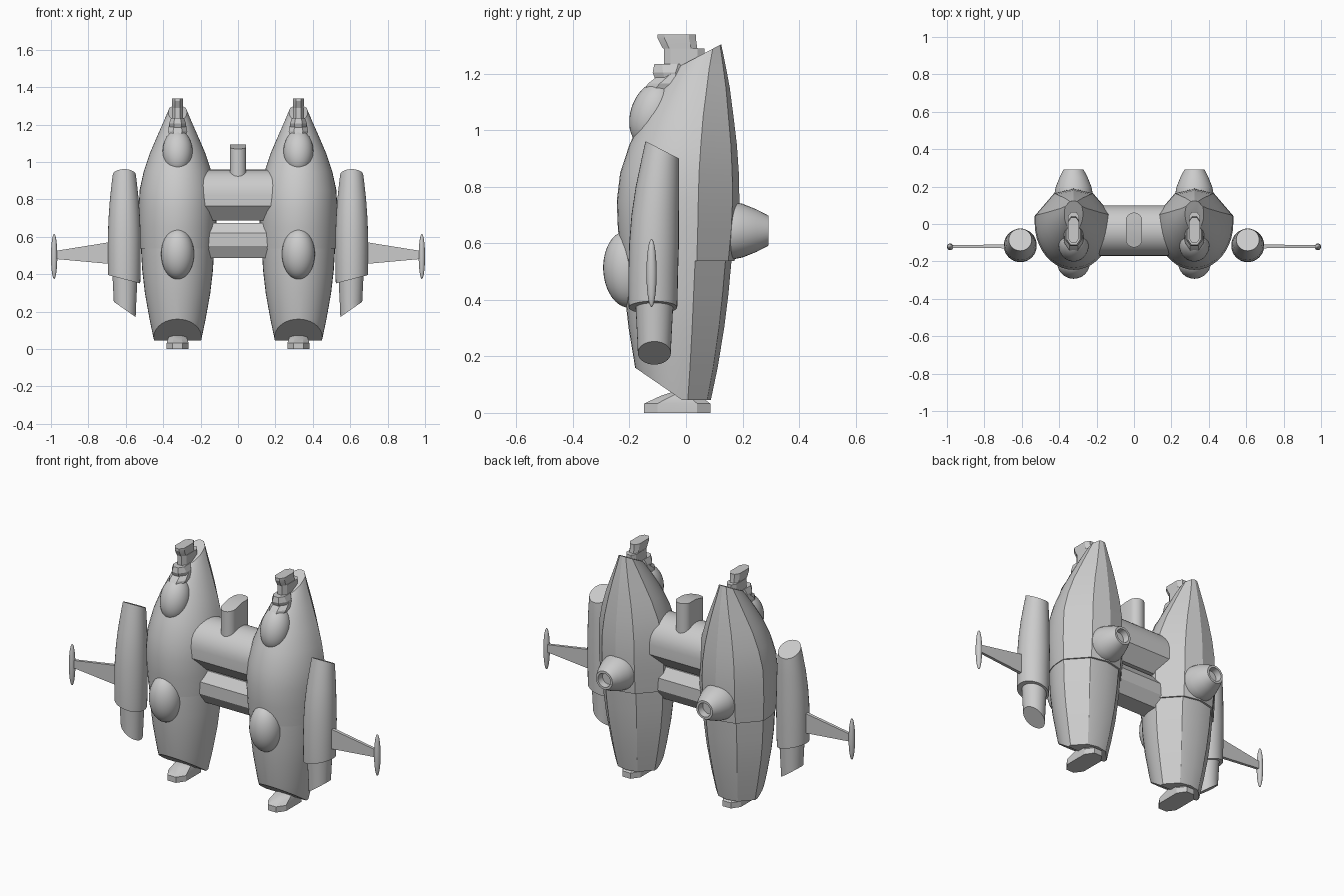
import bpy, bmesh
from math import sin, cos, pi, radians
from mathutils import Matrix, Vector

if "Cube" in bpy.data.objects:
    bpy.data.objects.remove(bpy.data.objects["Cube"])

HX = 0.323  # hull centre line


def finish(name, bm, angle=25, mirror=True):
    bmesh.ops.recalc_face_normals(bm, faces=bm.faces)
    me = bpy.data.meshes.new(name)
    bm.to_mesh(me)
    bm.free()
    ob = bpy.data.objects.new(name, me)
    bpy.context.collection.objects.link(ob)
    if mirror:
        ob.modifiers.new("mirror", 'MIRROR').use_mirror_merge = False
    bpy.ops.object.select_all(action='DESELECT')
    ob.select_set(True)
    bpy.context.view_layer.objects.active = ob
    bpy.ops.object.shade_smooth_by_angle(angle=radians(angle))
    return ob


def loft(name, rings, cuts=(), angle=25, mirror=True):
    """Skin a stack of rings, cap it, then slice it with (point, outward normal) planes."""
    bm = bmesh.new()
    vs = [[bm.verts.new(p) for p in r] for r in rings]
    n = len(vs[0])
    for a, b in zip(vs, vs[1:]):
        for i in range(n):
            bm.faces.new((a[i], a[(i + 1) % n], b[(i + 1) % n], b[i]))
    bm.faces.new(vs[0])
    bm.faces.new(vs[-1])
    for co, no in cuts:
        bmesh.ops.bisect_plane(bm, geom=bm.verts[:] + bm.edges[:] + bm.faces[:], dist=1e-5,
                               plane_co=co, plane_no=no, clear_outer=True)
        bmesh.ops.edgeloop_fill(bm, edges=[e for e in bm.edges if e.is_boundary])
    return finish(name, bm, angle, mirror)


def ellipsoid(name, centre, radii, tilt=0):
    bm = bmesh.new()
    m = (Matrix.Translation(centre) @ Matrix.Rotation(radians(tilt), 4, 'X')
         @ Matrix.Diagonal((*radii, 1)))
    bmesh.ops.create_uvsphere(bm, u_segments=32, v_segments=20, radius=1, matrix=m)
    return finish(name, bm, 40)


def circle(x, y, z, r, n=32):
    return [(x + r * cos(2 * pi * i / n), y + r * sin(2 * pi * i / n), z) for i in range(n)]


def bar(x, z, y0, y1, h, c=0.45):
    """Elongated octagon lying at height z."""
    a, d = h * c, h * 0.8
    return [(x + u, y, z) for u, y in ((-a, y0), (a, y0), (h, y0 + d), (h, y1 - d),
                                       (a, y1), (-a, y1), (-h, y1 - d), (-h, y0 + d))]


def hull_ring(z, front, back, w):
    """Round front half, faceted back half."""
    yc = front + (back - front) * 0.57
    pts = [(HX + w * cos(t), yc + (yc - front) * sin(t), z)
           for t in (pi + pi * i / 20 for i in range(21))]
    return pts + [(HX + w * u, yc + (back - yc) * v, z)
                  for u, v in ((1, .22), (.5, .87), (0, 1), (-.5, .87), (-1, .22))]


# Main hulls, in two shells
lower = [(.046, -.155, .088, .126), (.16, -.18, .112, .15), (.3, -.203, .135, .175),
         (.42, -.217, .15, .189), (.538, -.223, .161, .196)]
upper = [(.538, -.227, .172, .201), (.65, -.241, .184, .207), (.75, -.245, .189, .208),
         (.85, -.233, .187, .203), (.95, -.2, .18, .181), (1.05, -.152, .168, .147),
         (1.15, -.088, .155, .104), (1.22, -.036, .142, .073), (1.27, .01, .132, .052),
         (1.32, .06, .121, .032)]
loft("lower_hull", [hull_ring(*r) for r in lower],
     [(Vector((0, -.18, .16)), Vector((0, -.687, -1)))])
loft("upper_hull", [hull_ring(*r) for r in upper],
     [(Vector((0, -.035, 1.22)), Vector((0, -.53, 1)))])

# Bulges on the hull fronts
ellipsoid("upper_bulge", (HX, -.115, 1.055), (.08, .082, .12), -17)
ellipsoid("lower_bulge", (HX, -.205, .508), (.088, .088, .136), 3)

# Stepped neck and head on each hull
loft("neck_base", [bar(HX, z, a, b, h) for z, a, b, h in
                   ((1.09, -.145, 0, .03), (1.13, -.155, 0, .04), (1.165, -.135, 0, .052),
                    (1.2, -.09, 0, .045))])
loft("neck_step", [bar(HX, z, a, b, h) for z, a, b, h in
                   ((1.17, -.105, 0, .04), (1.205, -.118, 0, .046), (1.235, -.112, 0, .034))])
loft("neck_post", [bar(HX, 1.2, -.078, .065, .03), bar(HX, 1.29, -.078, .065, .03)])
loft("head_cap", [bar(HX, 1.29, -.082, .04, .028), bar(HX, 1.325, -.1, .035, .03),
                  bar(HX, 1.34, -.1, .035, .03)])

# Feet
loft("foot", [bar(HX, z, a, b, h) for z, a, b, h in
              ((0, -.148, .086, .058), (.033, -.148, .086, .058),
               (.06, -.09, .05, .05), (.072, -.055, .025, .042))])

# Rear nozzles with a recessed opening
nozzle = [(.11, .1), (.165, .102), (.2, .095), (.25, .075), (.292, .053), (.292, .04), (.255, .036)]
loft("rear_nozzle", [[(x, y, z + .645) for x, z, _ in circle(HX, 0, 0, r)] for y, r in nozzle])

# Side pods with slanted ends
X = .608
pod = [(.3, -.117, .083), (.4, -.117, .087), (.5, -.116, .088), (.6, -.113, .088),
       (.7, -.109, .084), (.8, -.101, .077), (.9, -.091, .066), (1.0, -.083, .052)]
loft("pod_body", [circle(X, y, z, r) for z, y, r in pod],
     [(Vector((X, -.14, .96)), Vector((0, .52, 1))),
      (Vector((X, 0, .373)), Vector((.26, 0, -1)))])
loft("pod_tail", [circle(X - .004, -.112, z, r) for z, r in ((.1, .054), (.25, .06), (.45, .07))],
     [(Vector((.603, 0, .21)), Vector((.7, 0, -1)))])

# Wings and wing-tip spindles
loft("wing", [[(x, -.12 + y, z) for y, z in ((-t, lo), (t, lo), (t, hi), (-t, hi))]
              for x, t, lo, hi in ((.65, .01, .452, .577), (.98, .008, .482, .524))])
ellipsoid("wing_tip", (.983, -.122, .495), (.017, .018, .12))

# Cross tubes between the hulls: round above, chamfered below
arc = [(-.035 + .135 * cos(t), .822 + .137 * sin(t)) for t in (pi * i / 16 for i in range(17))]
upper_profile = arc + [(-.17, .765), (-.1, .686), (.03, .686), (.1, .765)]
lower_profile = [(-.035 + .1 * cos(t), .58 + .097 * sin(t)) for t in
                 (pi / 12 + pi * i / 4 for i in range(8))]
lower_profile = [(-.09, .675), (-.13, .62), (-.13, .55), (-.09, .487),
                 (.02, .487), (.06, .55), (.06, .62), (.02, .675)]
for name, prof in (("upper_cross_tube", upper_profile), ("lower_cross_tube", lower_profile)):
    loft(name, [[(x, y, z) for y, z in prof] for x in (-.24, .24)], mirror=False)

# Rounded post on the upper tube, with a sloped top
post = [(.044 * cos(t), (.018 if sin(t) > 0 else -.082) + .043 * sin(t))
        for t in (2 * pi * (i + .5) / 24 for i in range(24))]
loft("centre_post", [[(x, y, z) for x, y in post] for z in (.85, 1.093)],
     [(Vector((0, -.03, 1.093)), Vector((0, -.25, 1)))], mirror=False)
